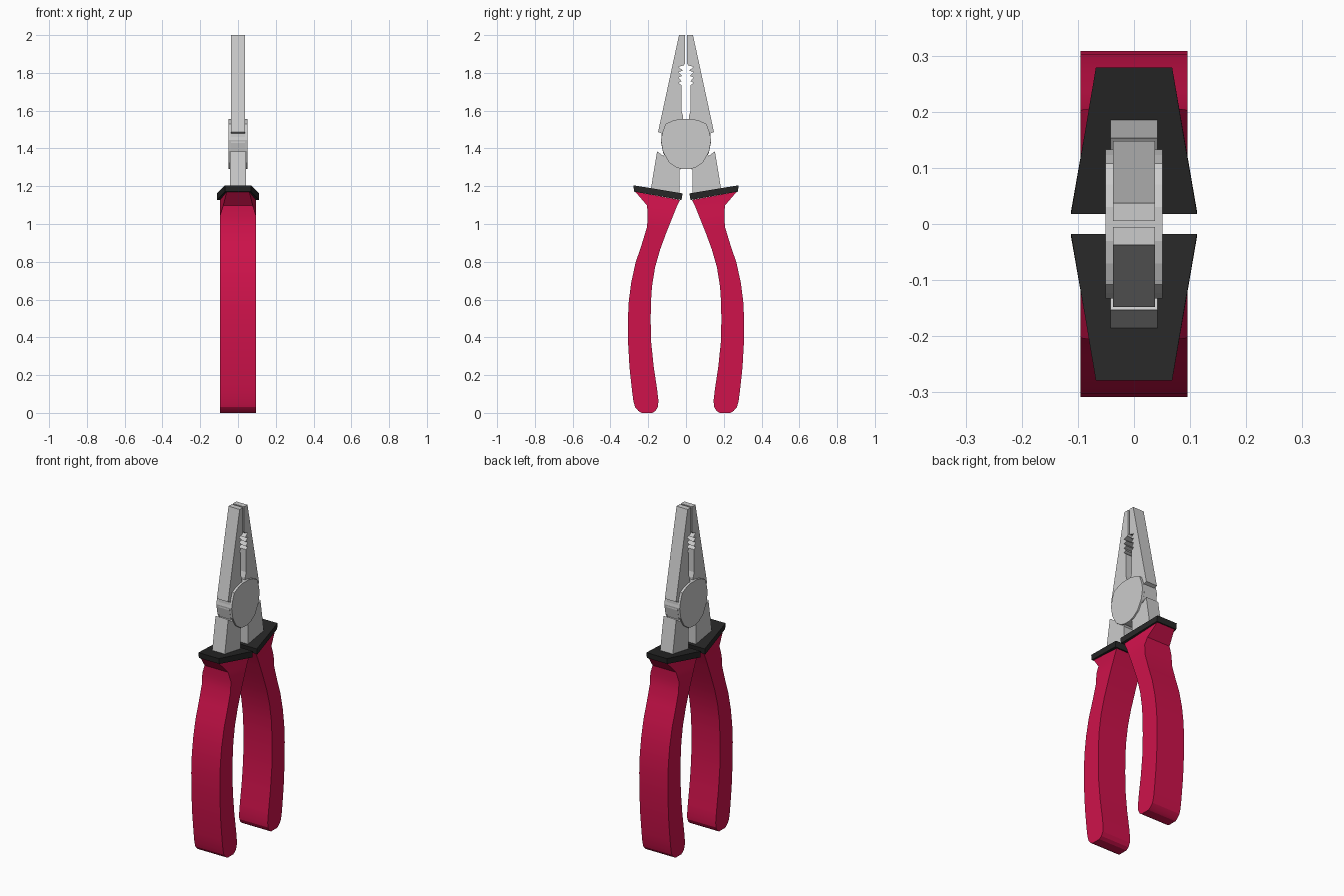
import bpy, bmesh, math


def material(name, rgb):
    m = bpy.data.materials.new(name)
    m.diffuse_color = (*rgb, 1)
    return m


RED = material("red_grip", (0.62, 0.006, 0.07))
BLACK = material("black_guard", (0.02, 0.02, 0.02))


def loft(name, rings, mat=None, smooth=False):
    """Skin equal-length closed rings and cap both ends."""
    bm = bmesh.new()
    loops = [[bm.verts.new(p) for p in r] for r in rings]
    n = len(loops[0])
    for a, b in zip(loops, loops[1:]):
        for i in range(n):
            j = (i + 1) % n
            bm.faces.new((a[i], a[j], b[j], b[i]))
    bm.faces.new(loops[0])
    bm.faces.new(loops[-1])
    bmesh.ops.recalc_face_normals(bm, faces=bm.faces)
    me = bpy.data.meshes.new(name)
    bm.to_mesh(me)
    bm.free()
    ob = bpy.data.objects.new(name, me)
    bpy.context.collection.objects.link(ob)
    if mat:
        me.materials.append(mat)
    if smooth:
        bpy.ops.object.select_all(action='DESELECT')
        ob.select_set(True)
        bpy.context.view_layer.objects.active = ob
        bpy.ops.object.shade_smooth_by_angle(angle=math.radians(20))
    return ob


def plate(name, profile, half, side=1, mat=None):
    """Extrude a (y, z) profile across x."""
    return loft(name, [[(x, side * y, z) for y, z in profile] for x in (-half, half)], mat)


# Jaw outline with gripping teeth on the inner edge
teeth = []
for i in range(4):
    z = 1.84 - i * 0.028
    teeth += [(0.012 + 0.004 * i, z), (0.04, z - 0.008)]
jaw = [(0.037, 2.0), (0.005, 2.0), (0.005, 1.85)] + teeth + [
    (0.025, 1.735), (0.025, 1.60), (0.015, 1.57), (0.015, 1.45),
    (0.10, 1.45), (0.125, 1.478), (0.148, 1.487)]

# Metal shank between pivot and grip
shank = [(0.153, 1.385), (0.12, 1.36), (0.10, 1.40), (0.02, 1.40), (0.02, 1.30),
         (0.035, 1.285), (0.035, 1.14), (0.19, 1.16)]

# Grip stations: outer y, z, half width at outer edge, inner y, z
grip = [
    (0.268, 1.170, 0.060, 0.032, 1.127),
    (0.206, 1.098, 0.078, 0.052, 1.085),
    (0.203, 1.045, 0.095, 0.072, 1.035),
    (0.206, 0.985, 0.095, 0.102, 0.960),
    (0.235, 0.890, 0.095, 0.137, 0.865),
    (0.267, 0.795, 0.095, 0.164, 0.770),
    (0.290, 0.690, 0.095, 0.180, 0.670),
    (0.303, 0.590, 0.095, 0.186, 0.580),
    (0.308, 0.490, 0.095, 0.187, 0.490),
    (0.307, 0.380, 0.095, 0.185, 0.380),
    (0.299, 0.240, 0.095, 0.171, 0.245),
    (0.286, 0.120, 0.095, 0.153, 0.125),
    (0.278, 0.060, 0.095, 0.146, 0.065),
    (0.269, 0.030, 0.095, 0.148, 0.035),
    (0.252, 0.010, 0.095, 0.160, 0.012),
    (0.235, 0.000, 0.095, 0.178, 0.000),
]

for side, tag in ((-1, "left"), (1, "right")):
    plate("jaw_" + tag, jaw, 0.037, side)
    plate("shank_" + tag, shank, 0.042, side)
    # Soft grip handle
    loft("grip_" + tag, [[(-w, side * yo, zo), (w, side * yo, zo),
                          (0.095, side * yi, zi), (-0.095, side * yi, zi)]
                         for yo, zo, w, yi, zi in grip], RED, True)
    # Tilted trapezoid finger guard
    loft("finger_guard_" + tag, [[(-0.112, side * yi, zi), (0.112, side * yi, zi),
                                  (0.068, side * yo, zo), (-0.068, side * yo, zo)]
                                 for yi, zi, yo, zo in ((0.024, 1.127, 0.274, 1.171),
                                                        (0.018, 1.162, 0.279, 1.205))], BLACK)

# Joint core behind the pivot discs
plate("joint_core", [(-0.128, 1.48), (0.128, 1.48), (0.132, 1.43), (0.12, 1.37),
                     (-0.12, 1.37), (-0.132, 1.43)], 0.037)

# Pivot disc with flattened top
half_disc = [(0.03, 1.557), (0.07, 1.547), (0.108, 1.530), (0.123, 1.49), (0.133, 1.445),
             (0.122, 1.383), (0.09, 1.326), (0.05, 1.298), (0.015, 1.29)]
plate("pivot_disc", half_disc + [(-y, z) for y, z in reversed(half_disc)], 0.051)
